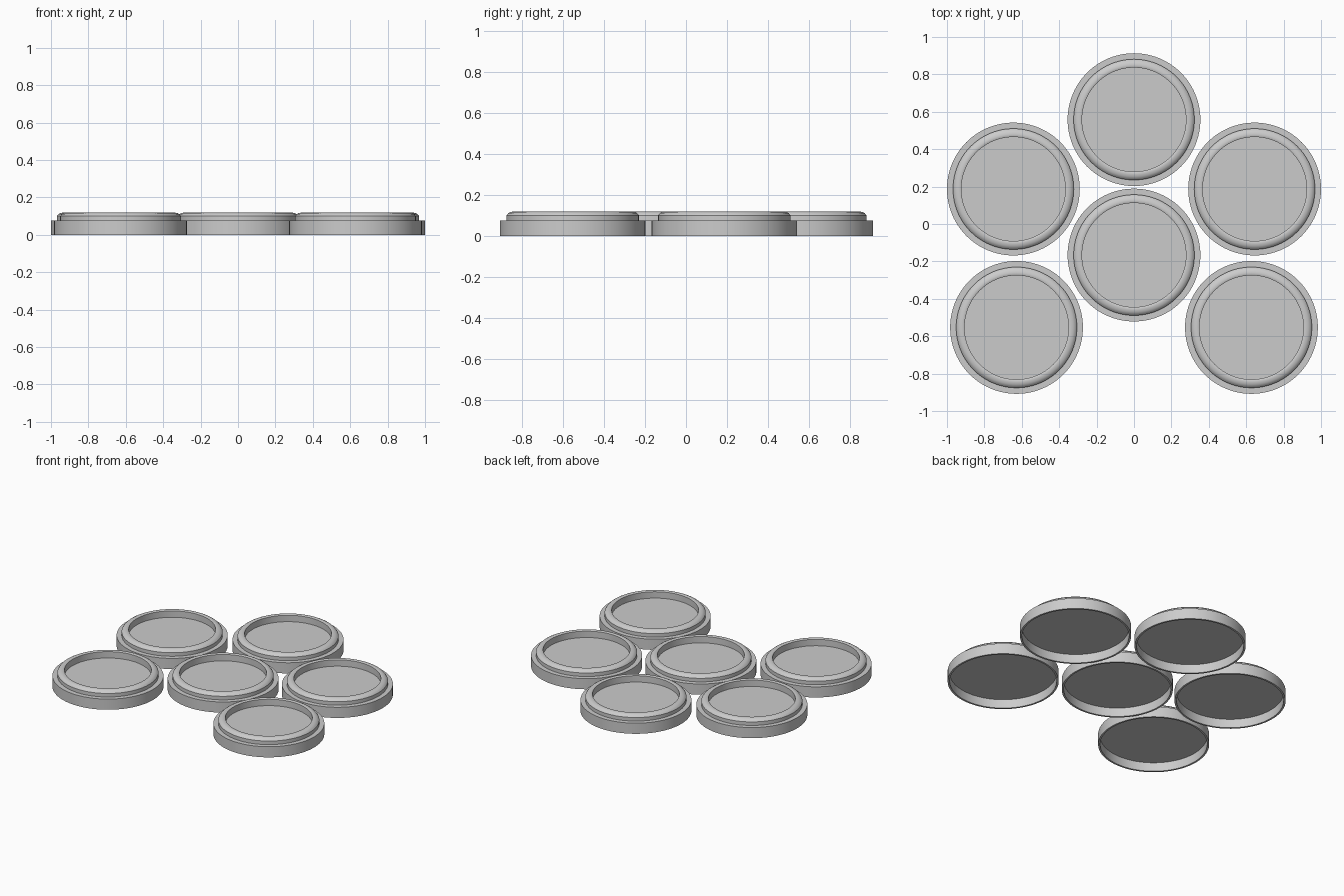
import bpy
import bmesh
import math

cube = bpy.data.objects.get("Cube")
if cube:
    bpy.data.objects.remove(cube, do_unlink=True)

# One plain grey for every lid
GREY = (0.6, 0.6, 0.6, 1.0)
grey = bpy.data.materials.new("light grey")
grey.use_nodes = True
grey.diffuse_color = GREY
grey.node_tree.nodes["Principled BSDF"].inputs["Base Color"].default_value = GREY

SEGMENTS = 96

# Half section of a lid (radius, height): recessed panel, rounded rim,
# step, skirt, then the hollow underside
PROFILE = [
    (0, 0.07), (0.278, 0.07), (0.278, 0.115),
    (0.284, 0.118), (0.293, 0.118), (0.304, 0.116), (0.315, 0.11), (0.323, 0.1),
    (0.323, 0.075), (0.355, 0.075), (0.355, 0),
    (0.342, 0), (0.342, 0.062), (0, 0.062),
]


def lathe(name, profile):
    """Revolve a half section around the z axis."""
    bm = bmesh.new()
    verts = [bm.verts.new((r, 0, z)) for r, z in profile]
    edges = [bm.edges.new(pair) for pair in zip(verts, verts[1:])]
    bmesh.ops.spin(bm, geom=verts + edges, cent=(0, 0, 0), axis=(0, 0, 1),
                   angle=math.tau, steps=SEGMENTS, use_duplicate=False)
    bmesh.ops.remove_doubles(bm, verts=bm.verts, dist=0.0005)
    bmesh.ops.recalc_face_normals(bm, faces=bm.faces)
    mesh = bpy.data.meshes.new(name)
    bm.to_mesh(mesh)
    bm.free()
    mesh.materials.append(grey)
    return mesh


lid_mesh = lathe("lid", PROFILE)

# Six lids: two on the centre line, two mirrored pairs
places = {"back_lid": (0, 0.558), "centre_lid": (0, -0.166)}
for side, sign in (("left", 1), ("right", -1)):
    places[side + "_middle_lid"] = (sign * 0.645, 0.187)
    places[side + "_front_lid"] = (sign * 0.628, -0.553)

bpy.ops.object.select_all(action="DESELECT")
for name, (x, y) in places.items():
    lid = bpy.data.objects.new(name, lid_mesh.copy())
    lid.location = (x, y, 0)
    bpy.context.collection.objects.link(lid)
    lid.select_set(True)
    bpy.context.view_layer.objects.active = lid

# Smooth round walls, crisp steps
bpy.ops.object.shade_smooth_by_angle(angle=math.radians(30))
